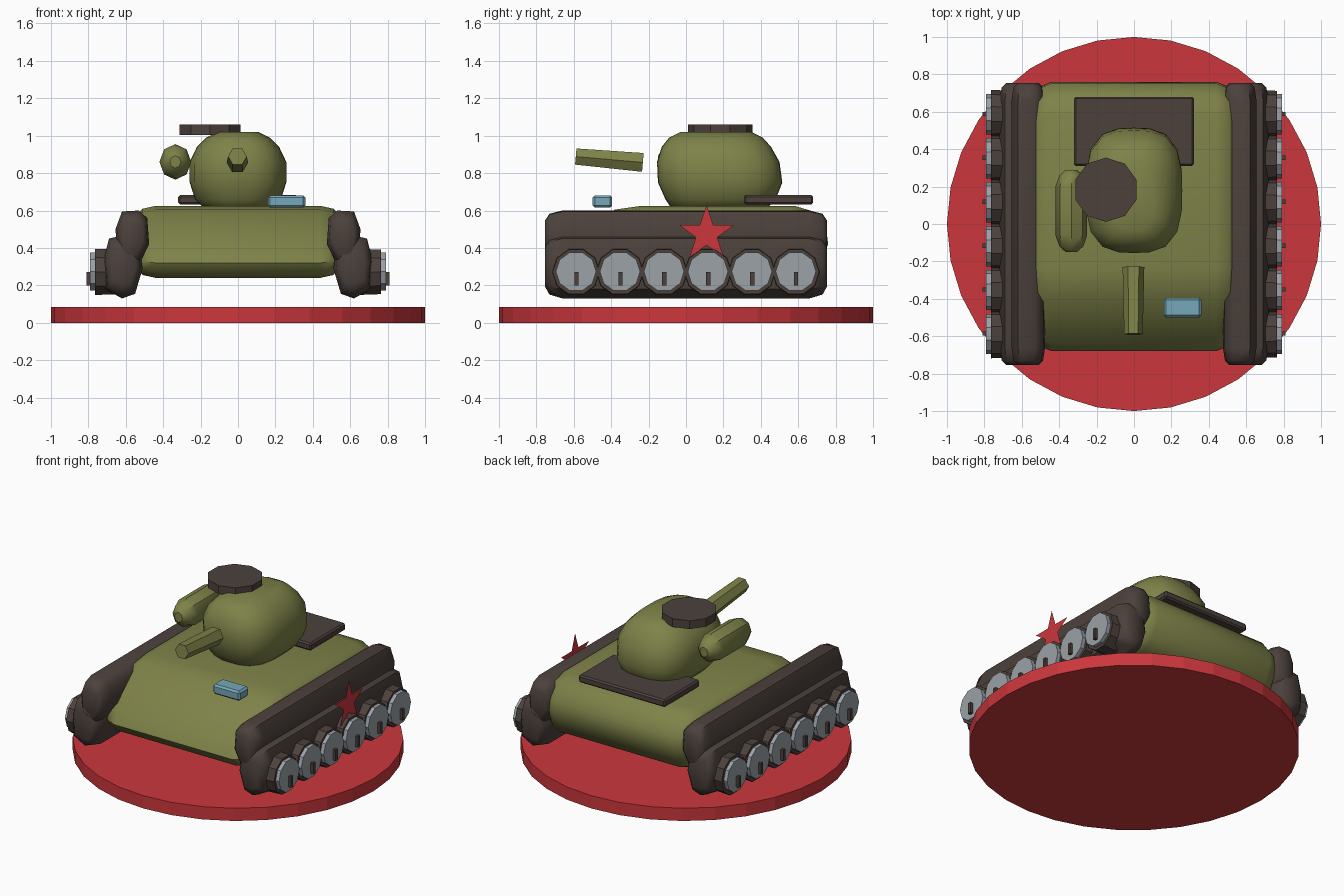
import bpy, bmesh
from math import sin, cos, pi, radians
from mathutils import Vector, Matrix

old = bpy.data.objects.get("Cube")
if old:
    bpy.data.objects.remove(old, do_unlink=True)


def material(name, r, g, b):
    m = bpy.data.materials.new(name)
    m.use_nodes = True
    m.diffuse_color = (r, g, b, 1)
    m.node_tree.nodes["Principled BSDF"].inputs["Base Color"].default_value = (r, g, b, 1)
    return m


olive = material("olive_green", .21, .225, .065)
brown = material("dark_brown", .072, .053, .045)
red = material("red", .6, .038, .045)
steel = material("steel_grey", .33, .36, .39)
glass = material("light_blue", .18, .39, .49)


def finish(name, bm, mat, smooth=None):
    """Turn a bmesh into an object, smooth below the given angle."""
    bmesh.ops.recalc_face_normals(bm, faces=bm.faces)
    me = bpy.data.meshes.new(name)
    bm.to_mesh(me)
    bm.free()
    me.materials.append(mat)
    ob = bpy.data.objects.new(name, me)
    bpy.context.collection.objects.link(ob)
    if smooth:
        bpy.ops.object.select_all(action='DESELECT')
        ob.select_set(True)
        bpy.context.view_layer.objects.active = ob
        bpy.ops.object.shade_smooth_by_angle(angle=radians(smooth))
    return ob


def loft(name, rings, mat, smooth=None):
    """Skin a row of equal rings and cap both ends."""
    bm = bmesh.new()
    rows = [[bm.verts.new(p) for p in ring] for ring in rings]
    n = len(rows[0])
    for a, b in zip(rows, rows[1:]):
        for i in range(n):
            j = (i + 1) % n
            bm.faces.new((a[i], a[j], b[j], b[i]))
    bm.faces.new(rows[0])
    bm.faces.new(rows[-1])
    return finish(name, bm, mat, smooth)


def cylinder(name, sides, r1, r2, depth, place, mat, smooth=None):
    bm = bmesh.new()
    bmesh.ops.create_cone(bm, cap_ends=True, segments=sides, radius1=r1, radius2=r2,
                          depth=depth, matrix=place)
    return finish(name, bm, mat, smooth)


def box(name, size, centre, mat, bevel=0):
    bm = bmesh.new()
    bmesh.ops.create_cube(bm, size=1, matrix=Matrix.Translation(centre) @ Matrix.Diagonal((*size, 1)))
    if bevel:
        bmesh.ops.bevel(bm, geom=bm.edges[:], offset=bevel, segments=1, affect='EDGES')
    return finish(name, bm, mat)


# Round display base
cylinder("base", 32, 1, 1, .085, Matrix.Translation((0, 0, .0425)), red)

# Hull: side profile swept across x, pulled in at the flanks
hull = [(.58, .625), (.68, .595), (.75, .5), (.76, .42), (.7, .28), (.6, .24),
        (-.57, .24), (-.65, .27), (-.68, .32), (-.64, .39), (-.38, .605), (-.24, .625)]


def hull_ring(x, shrink):
    return [(x, .04 + (y - .04) * (1 - shrink), .43 + (z - .43) * (1 - 2 * shrink)) for y, z in hull]


loft("hull", [hull_ring(-.53, .09), hull_ring(-.51, .04), hull_ring(-.44, 0),
              hull_ring(.44, 0), hull_ring(.51, .04), hull_ring(.53, .09)], olive, 50)

# Turret: rounded rings stacked in z (height, half width, front, back)
levels = [(.6, .17, -.07, .42), (.66, .23, -.11, .48), (.75, .258, -.15, .515),
          (.86, .258, -.155, .5), (.94, .22, -.13, .455), (.99, .17, -.09, .41),
          (1.02, .11, -.03, .35)]


def rounded(z, hx, y0, y1, n=20):
    ring = []
    for i in range(n):
        c, s = cos(2 * pi * i / n), sin(2 * pi * i / n)
        k = (abs(c) ** 3 + abs(s) ** 3) ** (-1 / 3)
        ring.append((hx * c * k, (y0 + y1) / 2 + (y1 - y0) / 2 * s * k, z))
    return ring


loft("turret", [rounded(*lv) for lv in levels], olive, 60)

# Roof hatch
cylinder("roof_hatch", 10, .172, .172, .055, Matrix.Translation((-.15, .183, 1.032)), brown)

# Gun barrel, raised slightly towards the front
cylinder("gun_barrel", 6, .058, .05, .36,
         Matrix.Translation((-.003, -.41, .873)) @ Matrix.Rotation(radians(85), 4, 'X')
         @ Matrix.Rotation(pi / 2, 4, 'Z'), olive)

# Side pod: eight-sided capsule
pod = [(-.22, .35), (-.19, .75), (-.13, 1), (.13, 1), (.19, .75), (.22, .35)]
loft("side_pod", [[(-.335 + .085 * k * sin(a * pi / 4), .07 + y, .86 + .095 * k * cos(a * pi / 4))
                   for a in range(8)] for y, k in pod], olive, 40)

# Rear deck plate and front vision block
box("rear_deck_plate", (.64, .37, .05), (0, .495, .658), brown, .01)
box("vision_block", (.2, .105, .066), (.26, -.447, .648), glass, .012)

# Tracks: two cross-sections run along y with rounded ends
upper = [(.53, .6), (.62, .595), (.655, .5), (.645, .35), (.6, .31), (.53, .31), (.475, .42), (.485, .56)]
lower = [(.6, .47), (.69, .45), (.72, .33), (.71, .18), (.62, .13), (.55, .155), (.51, .29), (.53, .42)]
ends = [(-.755, .62), (-.73, .88), (-.66, 1), (.66, 1), (.73, .88), (.755, .62)]


def track(name, section, side):
    mid = sum((Vector(p) for p in section), Vector((0, 0))) / len(section)
    rings = []
    for y, k in ends:
        pts = [mid + (Vector(p) - mid) * k for p in section]
        rings.append([(side * p.x, y, p.y) for p in pts])
    loft(name, rings, brown, 45)


for side, label in ((1, "left"), (-1, "right")):
    track(label + "_upper_track", upper, side)
    track(label + "_lower_track", lower, side)
    # Six road wheels with steel discs and axle pins
    for i in range(6):
        y = -.588 + i * .235
        turn = Matrix.Rotation(pi / 2, 4, 'Y')
        cylinder(f"{label}_wheel_{i + 1}", 10, .13, .125, .13,
                 Matrix.Translation((side * .7, y, .272)) @ turn, brown)
        cylinder(f"{label}_wheel_disc_{i + 1}", 10, .108, .108, .04,
                 Matrix.Translation((side * .77, y, .274)) @ turn, steel)
        box(f"{label}_axle_pin_{i + 1}", (.03, .022, .072), (side * .795, y + .002, .236), brown)

# Flat star on the left flank
bm = bmesh.new()
bm.faces.new([bm.verts.new((.742, .11 + r * sin(i * pi / 5), .475 + r * cos(i * pi / 5)))
              for i, r in enumerate([.155, .06] * 5)])
finish("star", bm, red)
